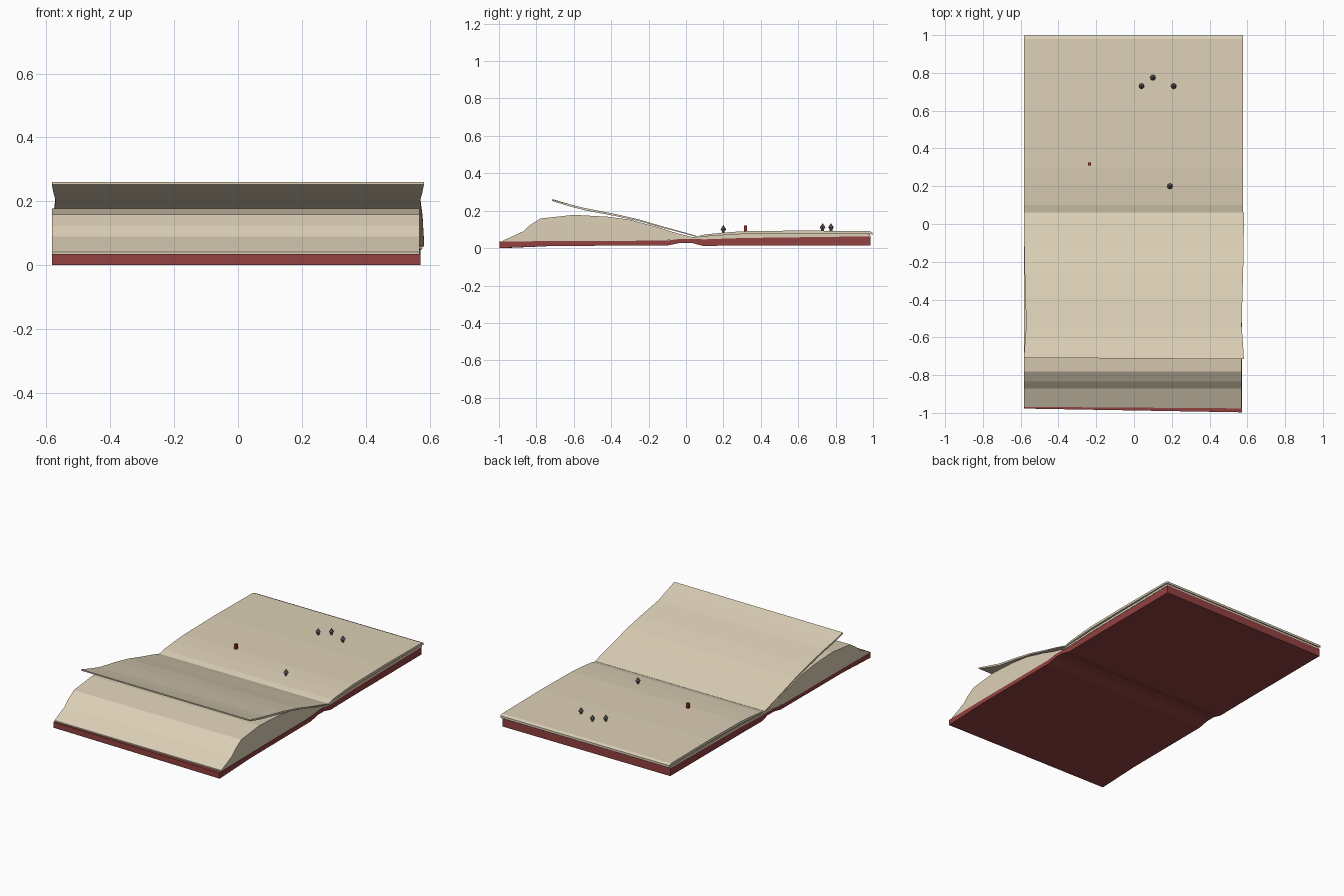
import bpy, bmesh
from mathutils import Matrix


def material(name, rgb):
    m = bpy.data.materials.new(name)
    m.diffuse_color = (*rgb, 1)
    return m


CREAM = material("cream paper", (0.72, 0.63, 0.47))
RED = material("cover red", (0.29, 0.052, 0.052))
GREY = material("tree grey", (0.18, 0.155, 0.155))
BRICK = material("house red", (0.32, 0.03, 0.025))


def finish(name, bm, mat):
    bmesh.ops.recalc_face_normals(bm, faces=bm.faces)
    me = bpy.data.meshes.new(name)
    bm.to_mesh(me)
    bm.free()
    me.materials.append(mat)
    ob = bpy.data.objects.new(name, me)
    bpy.context.collection.objects.link(ob)
    return ob


def loft(name, sections, mat, x0=-0.583, x1=0.572, skew=0.0):
    """Slab across x. Section: (y, z_bottom, z_top[, side inset]); skew shifts the first edge."""
    bm = bmesh.new()
    rings = []
    for i, s in enumerate(sections):
        y, zb, zt = s[:3]
        d = s[3] if len(s) > 3 else 0.0
        k = skew if i == 0 else 0.0
        a, b = x0 + d, x1 - d
        rings.append([bm.verts.new(p) for p in (
            (a, y + k, zb), (b, y - k, zb), (b, y - k, zt), (a, y + k, zt))])
    for r, q in zip(rings, rings[1:]):
        for j in range(4):
            n = (j + 1) % 4
            bm.faces.new((r[j], r[n], q[n], q[j]))
    bm.faces.new(rings[0])
    bm.faces.new(rings[-1])
    return finish(name, bm, mat)


# Cover: two boards joined by a raised spine
loft("cover", [(-0.987, 0.0, 0.035), (-0.7, 0.012, 0.038), (-0.1, 0.014, 0.040),
               (-0.03, 0.028, 0.050), (0.03, 0.028, 0.050), (0.09, 0.012, 0.048),
               (0.3, 0.014, 0.055), (0.987, 0.015, 0.064)], RED, skew=0.01)

# Thick curved page block on the front half
loft("front_page_block", [(-0.972, 0.033, 0.042), (-0.93, 0.034, 0.062), (-0.87, 0.035, 0.090),
                          (-0.835, 0.036, 0.122), (-0.78, 0.037, 0.158), (-0.6, 0.038, 0.178),
                          (-0.42, 0.038, 0.168), (-0.3, 0.038, 0.152), (-0.15, 0.039, 0.112),
                          (-0.05, 0.045, 0.080), (0.045, 0.049, 0.056)],
     CREAM, x1=0.568, skew=0.004)

# Page lifted off the front block, curling upwards
loft("lifted_page", [(-0.712, 0.252, 0.260), (-0.62, 0.223, 0.234, 0.006), (-0.54, 0.202, 0.214, 0.012),
                     (-0.38, 0.172, 0.183, 0.008), (-0.25, 0.144, 0.153, 0.004),
                     (-0.12, 0.107, 0.115, 0.002), (0.0, 0.076, 0.082), (0.06, 0.058, 0.064)],
     CREAM, x0=-0.583, x1=0.582, skew=0.004)

# Back page stack in two bundles
loft("back_lower_pages", [(0.03, 0.049, 0.053), (0.1, 0.047, 0.058), (0.3, 0.054, 0.068),
                          (0.6, 0.058, 0.073), (0.985, 0.063, 0.075)], CREAM, x1=0.574)
loft("back_middle_pages", [(0.035, 0.050, 0.054), (0.1, 0.057, 0.063), (0.3, 0.067, 0.076),
                           (0.6, 0.072, 0.080), (0.975, 0.074, 0.080)], CREAM, x0=-0.578, x1=0.567)
loft("back_upper_pages", [(0.04, 0.052, 0.058), (0.1, 0.062, 0.073), (0.2, 0.069, 0.083),
                          (0.3, 0.075, 0.090), (0.6, 0.079, 0.094), (0.98, 0.079, 0.091),
                          (0.997, 0.070, 0.084)], CREAM, x1=0.578)

# Tiny trees standing on the back page: trunk and pointed crown
for i, (x, y, z) in enumerate([(0.04, 0.73, 0.09), (0.10, 0.775, 0.09),
                               (0.21, 0.73, 0.09), (0.19, 0.20, 0.08)]):
    bm = bmesh.new()
    for r1, r2, h, zc in ((0.007, 0.007, 0.016, 0.006), (0.008, 0.015, 0.010, 0.016),
                          (0.015, 0.0005, 0.022, 0.032)):
        bmesh.ops.create_cone(bm, cap_ends=True, segments=8, radius1=r1, radius2=r2, depth=h,
                              matrix=Matrix.Translation((x, y, z + zc)))
    finish(f"tree_{i + 1}", bm, GREY)

# Tiny red house
bm = bmesh.new()
bmesh.ops.create_cube(bm, size=1, matrix=Matrix.Translation((-0.235, 0.317, 0.104))
                      @ Matrix.Diagonal((0.016, 0.016, 0.032, 1)))
finish("house", bm, BRICK)
